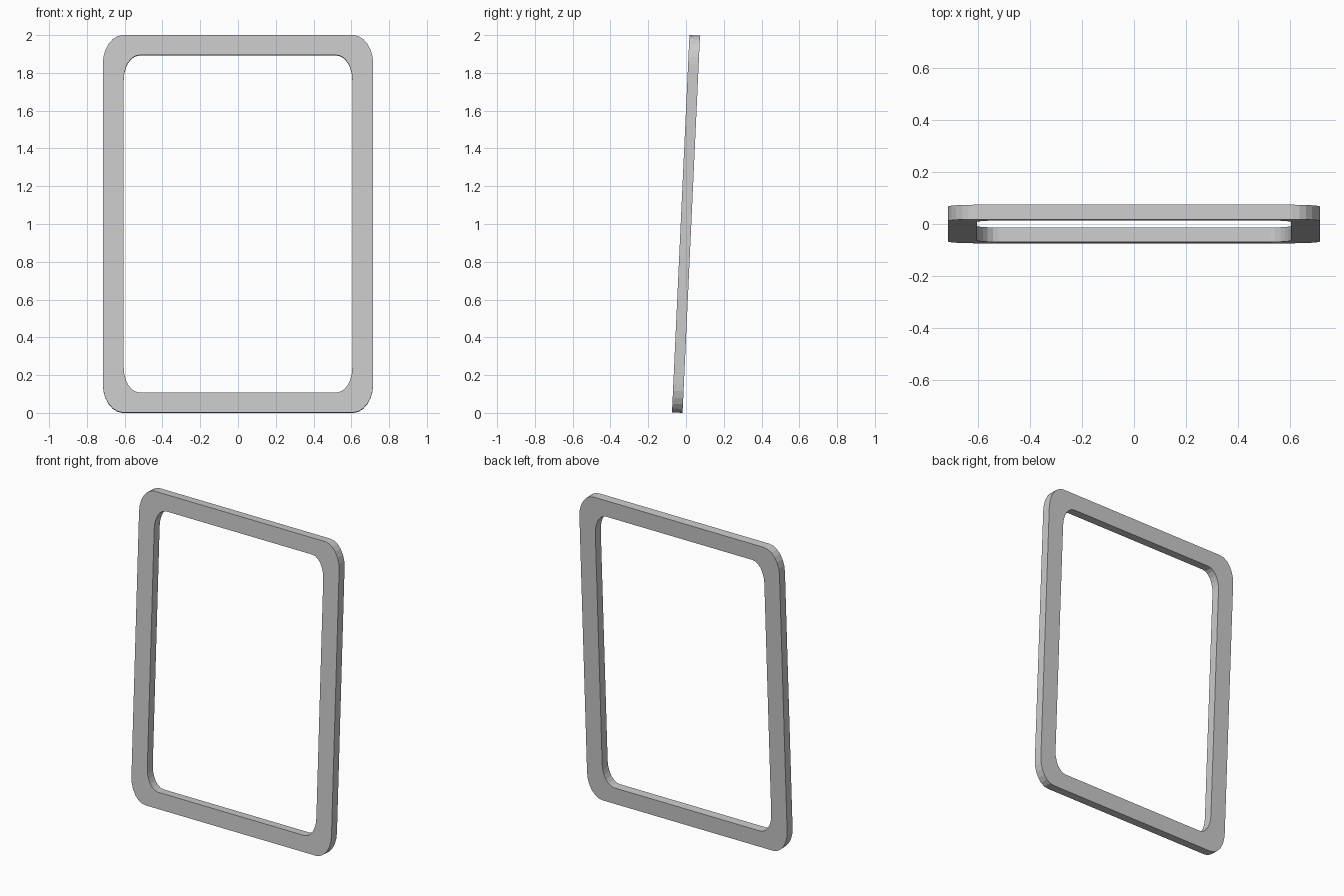
import bpy, bmesh, math
from mathutils import Matrix

if "Cube" in bpy.data.objects:
    bpy.data.objects.remove(bpy.data.objects["Cube"])

TILT = math.radians(2.65)
THICK = 0.056
HALF_H = (1.0 - THICK / 2 * math.sin(TILT)) / math.cos(TILT)
STEPS = 6


def rounded_loop(bm, hx, hz, rx, rz, y):
    """Ring of vertices around a rectangle with elliptical corners."""
    verts = []
    for q, (sx, sz) in enumerate([(1, 1), (-1, 1), (-1, -1), (1, -1)]):
        for i in range(STEPS + 1):
            a = math.pi / 2 * (q + i / STEPS)
            verts.append(bm.verts.new((sx * (hx - rx) + rx * math.cos(a), y,
                                       sz * (hz - rz) + rz * math.sin(a))))
    return verts


# Leaning frame: outer and inner outlines, front and back
bm = bmesh.new()
outer = (0.716, HALF_H, 0.107, 0.155)
inner = (0.605, HALF_H - 0.106, 0.083, 0.132)
loops = [rounded_loop(bm, *outer, -THICK / 2), rounded_loop(bm, *outer, THICK / 2),
         rounded_loop(bm, *inner, THICK / 2), rounded_loop(bm, *inner, -THICK / 2)]

# Bridge the four outlines into a closed ring
for k in range(4):
    a, b = loops[k], loops[(k + 1) % 4]
    n = len(a)
    for i in range(n):
        j = (i + 1) % n
        bm.faces.new((a[i], a[j], b[j], b[i]))
bmesh.ops.recalc_face_normals(bm, faces=bm.faces)

# Lean the top backwards and stand it on the ground
bm.transform(Matrix.Translation((0, 0, 1)) @ Matrix.Rotation(-TILT, 4, 'X'))

mesh = bpy.data.meshes.new("leaning_frame")
bm.to_mesh(mesh)
bm.free()
bpy.context.collection.objects.link(bpy.data.objects.new("leaning_frame", mesh))
